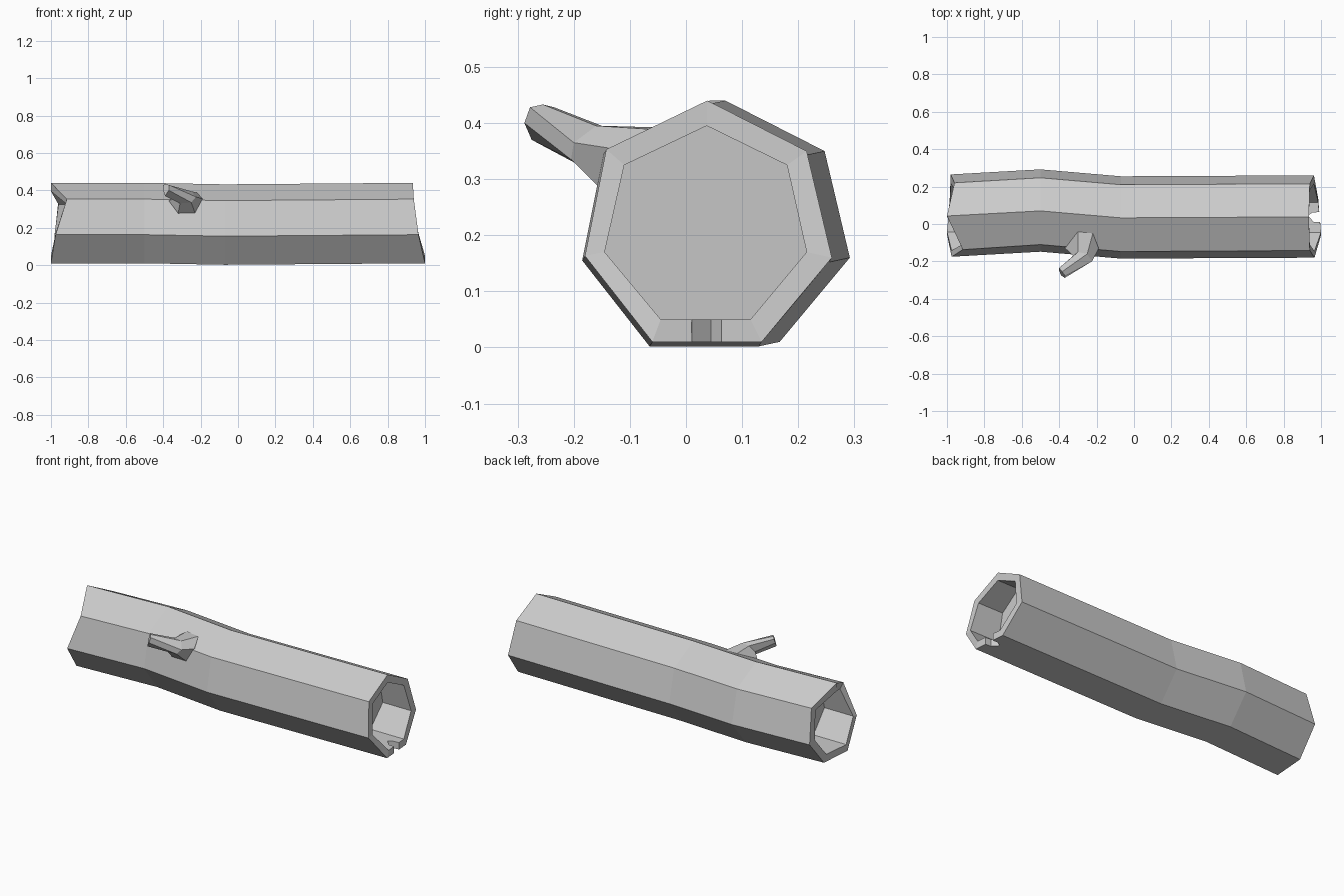
import bpy, bmesh

if "Cube" in bpy.data.objects:
    bpy.data.objects.remove(bpy.data.objects["Cube"])


def loft(name, rings, caps=True):
    """Bridge rings of equal vertex count and close both ends."""
    bm = bmesh.new()
    rows = [[bm.verts.new(p) for p in ring] for ring in rings]
    n = len(rows[0])
    for a, b in zip(rows, rows[1:]):
        for i in range(n):
            bm.faces.new((a[i], a[(i + 1) % n], b[(i + 1) % n], b[i]))
    if caps:
        bm.faces.new(rows[0][::-1])
        bm.faces.new(rows[-1])
    bmesh.ops.recalc_face_normals(bm, faces=bm.faces)
    mesh = bpy.data.meshes.new(name)
    bm.to_mesh(mesh)
    bm.free()
    ob = bpy.data.objects.new(name, mesh)
    bpy.context.collection.objects.link(ob)
    return ob


# seven-sided bark outline and hollow outline (y, z)
outer = [(.038, .44), (.215, .35), (.26, .16), (.135, .01),
         (-.06, .01), (-.18, .163), (-.142, .353)]
inner = [(.037, .395), (.18, .325), (.215, .17), (.115, .05),
         (-.045, .05), (-.145, .17), (-.11, .325)]
# ragged end positions along x
left = [-1, -.96, -.98, -.985, -1, -.975, -.915]
right = [.935, .94, .962, .985, 1, .965, .94]
cap_left = [-.81] + [-.79] * 6
cap_right = [.80, .78, .78, .77, .77, .78, .78]


def ring(profile, xs, dy=0, dz=0):
    return [(x, y + dy, z + dz) for x, (y, z) in zip(xs, profile)]


# hollow log with a bend
log = loft("hollow_log", [
    ring(inner, cap_left, .003),
    ring(inner, left, .003),
    ring(outer, left, .005),
    ring(outer, [-.5] * 7, .032),
    ring(outer, [-.07] * 7, -.005, -.008),
    ring(outer, right),
    ring(inner, right),
    ring(inner, cap_right),
])

# small split cut into the bottom of the right rim
split = [(1.1, .005), (1.1, .068), (.955, .062), (.93, .045), (.96, .012)]
cutter = loft("split_cutter", [[(x, y, z) for x, y in split] for z in (-.05, .1)])
mod = log.modifiers.new("split", 'BOOLEAN')
mod.operation = 'DIFFERENCE'
mod.solver = 'EXACT'
mod.object = cutter
bpy.context.view_layer.objects.active = log
bpy.ops.object.modifier_apply(modifier=mod.name)
bpy.data.objects.remove(cutter)

# broken branch stub
base = [(-.30, -.045, .392), (-.22, -.05, .388), (-.19, -.135, .355),
        (-.23, -.15, .28), (-.32, -.148, .28), (-.37, -.128, .345)]
mid = [(-.30, -.15, .395), (-.25, -.16, .395), (-.225, -.20, .365),
       (-.25, -.205, .335), (-.31, -.20, .33), (-.325, -.17, .36)]
tip = [(-.40, -.235, .428), (-.385, -.255, .433), (-.367, -.278, .428),
       (-.37, -.288, .40), (-.39, -.275, .37), (-.40, -.25, .40)]
root = [(x, y + .03, z - .01) for x, y, z in base]
loft("branch_stub", [root, base, mid, tip])
